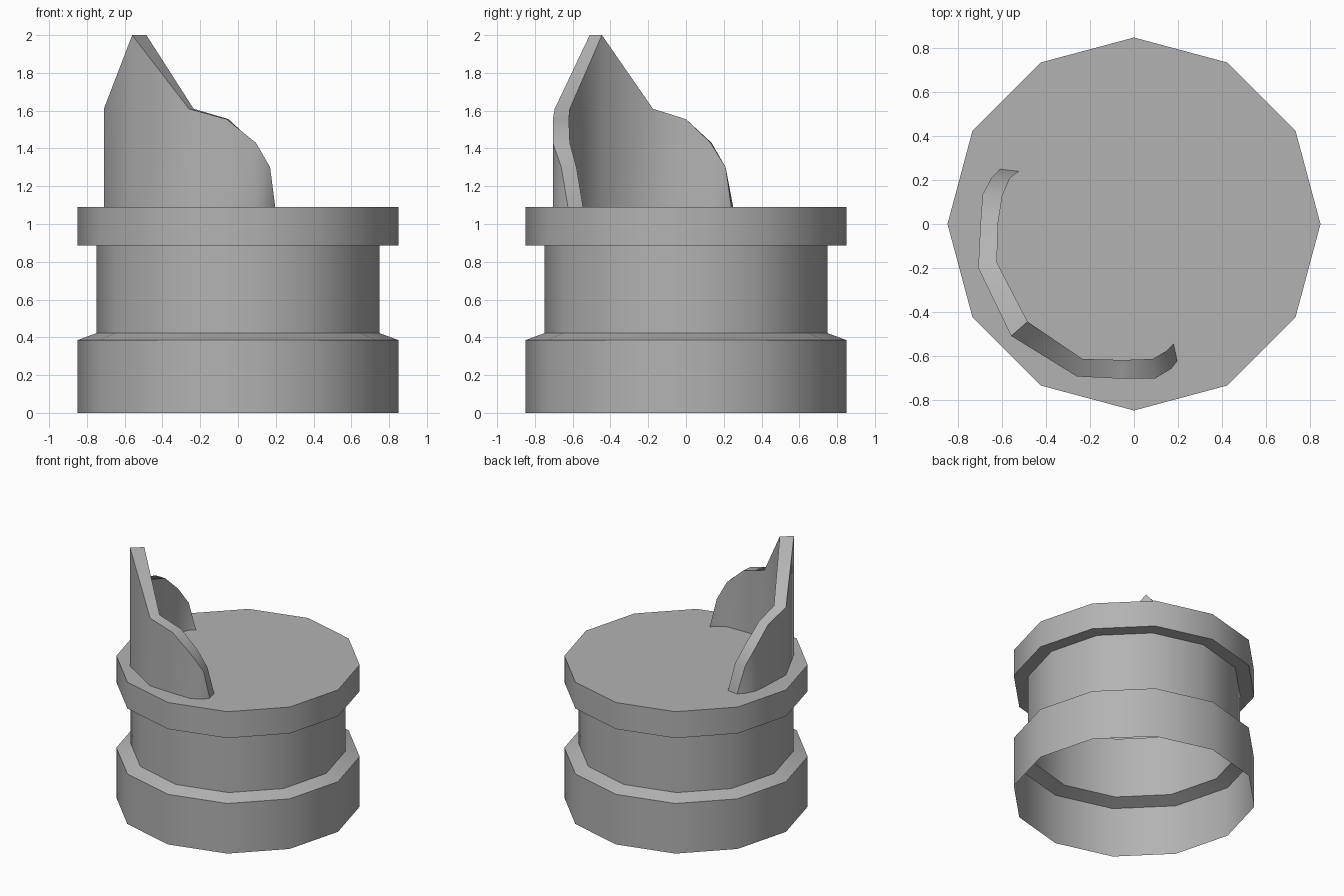
import bpy, math

if "Cube" in bpy.data.objects:
    bpy.data.objects.remove(bpy.data.objects["Cube"])

# Mid grey shared by both parts
grey = bpy.data.materials.new("mid_grey")
grey.diffuse_color = (0.45, 0.45, 0.45, 1)
grey.use_nodes = True
grey.node_tree.nodes["Principled BSDF"].inputs["Base Color"].default_value = grey.diffuse_color


def make(name, verts, faces):
    mesh = bpy.data.meshes.new(name)
    mesh.from_pydata(verts, [], faces)
    mesh.validate()
    mesh.update()
    mesh.materials.append(grey)
    ob = bpy.data.objects.new(name, mesh)
    bpy.context.collection.objects.link(ob)
    bpy.ops.object.select_all(action='DESELECT')
    ob.select_set(True)
    bpy.context.view_layer.objects.active = ob
    bpy.ops.object.shade_smooth_by_angle(angle=math.radians(40))
    return ob


# Twelve-sided hollow body: open underneath, capped on top
SIDES = 12
profile = [(0.85, 0), (0.85, 0.385), (0.75, 0.422),
           (0.75, 0.887), (0.85, 0.887), (0.85, 1.09)]
verts = [(r * math.cos(math.tau * i / SIDES), r * math.sin(math.tau * i / SIDES), z)
         for r, z in profile for i in range(SIDES)]
faces = []
for k in range(len(profile) - 1):
    for i in range(SIDES):
        a, b = k * SIDES + i, k * SIDES + (i + 1) % SIDES
        faces.append((a, b, b + SIDES, a + SIDES))
faces.append(tuple(range((len(profile) - 1) * SIDES, len(profile) * SIDES)))
make("stepped_body", verts, faces)

# Curved pointed wall on the rim: outer xy, inner xy, top height per station
BASE = 1.09
stations = [
    (-0.61, 0.25, -0.525, 0.24, 1.09),
    (-0.65, 0.21, -0.565, 0.21, 1.30),
    (-0.69, 0.135, -0.60, 0.13, 1.43),
    (-0.70, 0.00, -0.62, 0.00, 1.555),
    (-0.71, -0.20, -0.625, -0.175, 1.61),
    (-0.56, -0.51, -0.485, -0.445, 2.00),
    (-0.26, -0.695, -0.235, -0.615, 1.61),
    (-0.06, -0.705, -0.05, -0.62, 1.555),
    (0.095, -0.705, 0.085, -0.615, 1.43),
    (0.17, -0.66, 0.145, -0.58, 1.30),
    (0.197, -0.625, 0.18, -0.545, 1.09),
]
verts, faces, cols = [], [], []
for ox, oy, ix, iy, top in stations:
    n = len(verts)
    verts += [(ox, oy, BASE), (ix, iy, BASE)]
    if top > BASE:
        verts += [(ox, oy, top), (ix, iy, top)]
        cols.append((n, n + 1, n + 2, n + 3))
    else:
        cols.append((n, n + 1, n, n + 1))


def add(*ids):
    ids = tuple(dict.fromkeys(ids))
    if len(ids) > 2:
        faces.append(ids)


for (o, i, ot, it), (o2, i2, ot2, it2) in zip(cols, cols[1:]):
    add(o, o2, ot2, ot)      # outside
    add(i2, i, it, it2)      # inside
    add(ot, ot2, it2, it)    # top edge
    add(o2, o, i, i2)        # underside
make("pointed_rim_wall", verts, faces)
